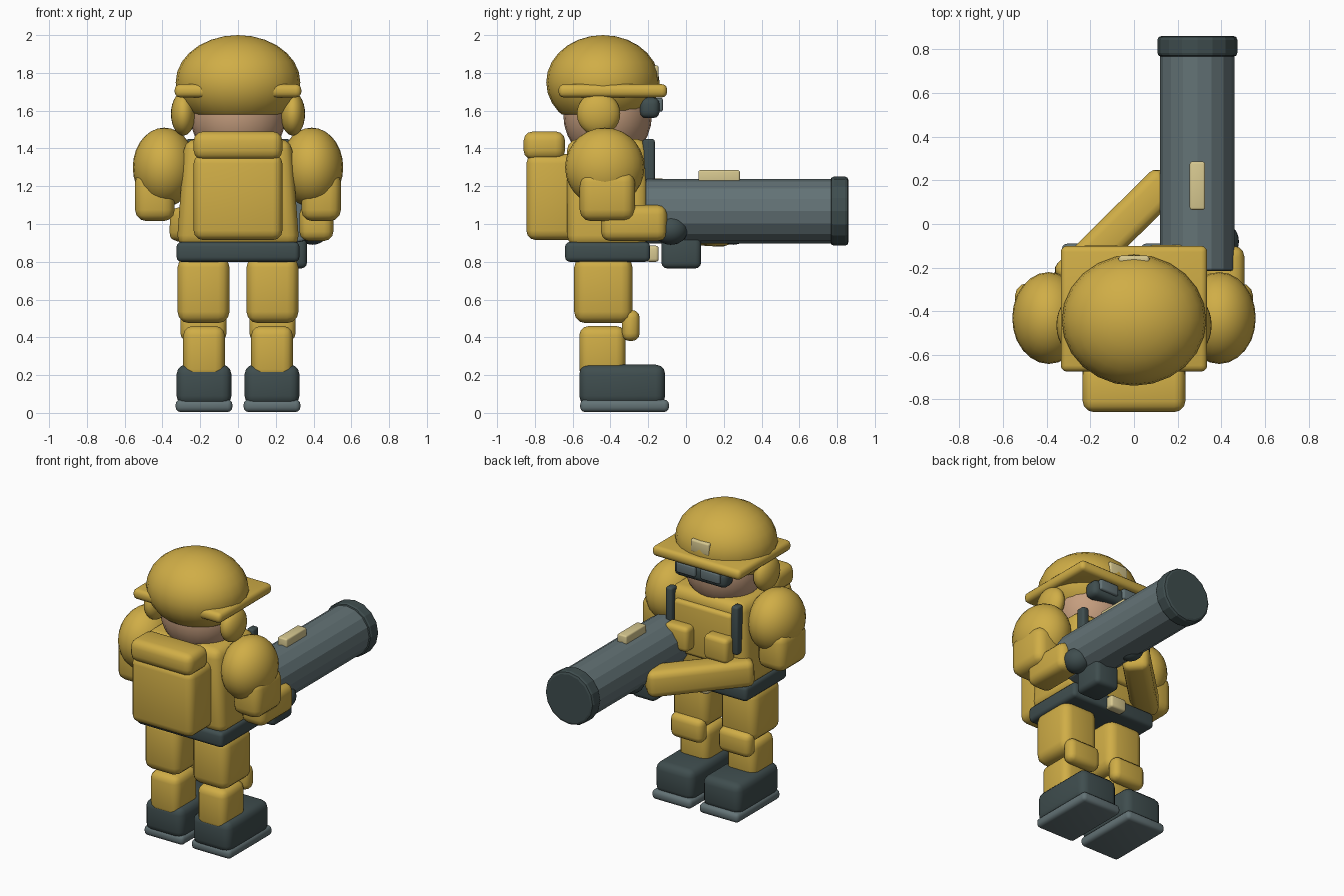
import bpy, bmesh, math
from mathutils import Vector, Matrix

if "Cube" in bpy.data.objects:
    bpy.data.objects.remove(bpy.data.objects["Cube"])


def material(name, rgb):
    m = bpy.data.materials.new(name)
    m.diffuse_color = (*rgb, 1)
    m.use_nodes = True
    m.node_tree.nodes["Principled BSDF"].inputs["Base Color"].default_value = m.diffuse_color
    return m


YELLOW = material("mustard yellow", (0.63, 0.42, 0.062))
GREY = material("steel grey", (0.125, 0.17, 0.18))
DARK = material("dark slate", (0.05, 0.075, 0.077))
SKIN = material("skin", (0.56, 0.34, 0.21))
CREAM = material("pale cream", (0.68, 0.58, 0.28))


def finish(name, bm, mat, angle=35):
    bmesh.ops.recalc_face_normals(bm, faces=bm.faces)
    me = bpy.data.meshes.new(name)
    bm.to_mesh(me)
    bm.free()
    me.materials.append(mat)
    ob = bpy.data.objects.new(name, me)
    bpy.context.collection.objects.link(ob)
    bpy.ops.object.select_all(action='DESELECT')
    ob.select_set(True)
    bpy.context.view_layer.objects.active = ob
    bpy.ops.object.shade_smooth_by_angle(angle=math.radians(angle))
    return ob


def box(name, x, y, z, mat, r=0.03, taper=1.0):
    """Rounded box from (min, max) ranges; taper scales the top."""
    bm = bmesh.new()
    bmesh.ops.create_cube(bm, size=1)
    lo, hi = Vector((x[0], y[0], z[0])), Vector((x[1], y[1], z[1]))
    for v in bm.verts:
        if v.co.z > 0:
            v.co.x *= taper
        v.co = (lo + hi) / 2 + v.co * (hi - lo)
    if r:
        bmesh.ops.bevel(bm, geom=bm.edges[:], offset=r, segments=3,
                        profile=0.5, affect='EDGES')
    return finish(name, bm, mat)


def ball(name, c, r, mat, cut=None):
    """Ellipsoid, optionally sliced flat below height cut."""
    bm = bmesh.new()
    bmesh.ops.create_uvsphere(bm, u_segments=24, v_segments=14, radius=1)
    bmesh.ops.transform(bm, matrix=Matrix.Translation(c) @ Matrix.Diagonal((*r, 1)), verts=bm.verts)
    if cut is not None:
        bmesh.ops.bisect_plane(bm, geom=bm.verts[:] + bm.edges[:] + bm.faces[:],
                               plane_co=(0, 0, cut), plane_no=(0, 0, -1), clear_outer=True)
        bmesh.ops.holes_fill(bm, edges=[e for e in bm.edges if e.is_boundary])
    return finish(name, bm, mat)


def tube(name, x, z, r, y0, y1, mat, bevel):
    """Cylinder lying along y with eased ends."""
    bm = bmesh.new()
    bmesh.ops.create_cone(bm, cap_ends=True, segments=16, radius1=r, radius2=r, depth=y1 - y0)
    caps = [e for e in bm.edges if any(len(f.verts) > 4 for f in e.link_faces)]
    bmesh.ops.bevel(bm, geom=caps, offset=bevel, segments=2, profile=0.5, affect='EDGES')
    bmesh.ops.transform(bm, matrix=Matrix.Translation((x, (y0 + y1) / 2, z))
                        @ Matrix.Rotation(math.pi / 2, 4, 'X'), verts=bm.verts)
    return finish(name, bm, mat, 20)


# Head and helmet
ball("head", (0, -0.415, 1.58), (0.255, 0.235, 0.26), SKIN)
ball("helmet_dome", (0, -0.44, 1.75), (0.33, 0.30, 0.25), YELLOW, cut=1.58)
box("helmet_brim", (-0.335, 0.335), (-0.675, -0.10), (1.67, 1.74), YELLOW, 0.028)
box("helmet_badge", (-0.07, 0.07), (-0.20, -0.145), (1.755, 1.84), CREAM, 0.012)
box("goggle_band", (-0.20, 0.20), (-0.245, -0.14), (1.56, 1.67), DARK, 0.035)

# Torso, vest and pack
box("torso", (-0.325, 0.325), (-0.63, -0.20), (0.88, 1.45), YELLOW, 0.06, taper=0.87)
box("chest_plate", (-0.22, 0.22), (-0.25, -0.17), (1.02, 1.38), YELLOW, 0.025)
box("belt", (-0.325, 0.325), (-0.64, -0.19), (0.80, 0.905), DARK, 0.025)
box("belt_buckle", (-0.06, 0.06), (-0.21, -0.145), (0.80, 0.885), CREAM, 0.015)
box("backpack", (-0.235, 0.235), (-0.845, -0.58), (0.915, 1.37), YELLOW, 0.05)
box("bedroll", (-0.235, 0.235), (-0.86, -0.64), (1.34, 1.49), YELLOW, 0.05)

# Mirrored pairs: the function sorts an outward range for either side
for side, s in (("left", -1), ("right", 1)):
    def span(a, b):
        return tuple(sorted((s * a, s * b)))

    ball(side + "_ear_cover", (s * 0.29, -0.463, 1.583), (0.065, 0.115, 0.115), YELLOW)
    box(side + "_goggle_lens", span(0.02, 0.165), (-0.17, -0.122), (1.595, 1.668), GREY, 0.012)
    box(side + "_strap", span(0.225, 0.275), (-0.23, -0.165), (1.12, 1.45), DARK, 0.014)
    box(side + "_chest_pouch", span(0.06, 0.24), (-0.20, -0.095), (1.07, 1.24), YELLOW, 0.03)
    # Legs
    box(side + "_thigh", span(0.045, 0.32), (-0.592, -0.283), (0.475, 0.83), YELLOW, 0.06)
    box(side + "_shin", span(0.07, 0.29), (-0.565, -0.32), (0.18, 0.46), YELLOW, 0.05)
    box(side + "_knee_pad", span(0.06, 0.305), (-0.34, -0.245), (0.38, 0.545), YELLOW, 0.042)
    box(side + "_boot", span(0.035, 0.325), (-0.565, -0.11), (0.04, 0.255), DARK, 0.05)
    box(side + "_sole", span(0.03, 0.33), (-0.56, -0.09), (0.005, 0.07), GREY, 0.025)
    # Shoulder and upper arm
    ball(side + "_shoulder", (s * 0.39, -0.43, 1.30), (0.167, 0.21, 0.21), YELLOW)
    box(side + "_upper_arm", span(0.335, 0.545), (-0.563, -0.27), (1.015, 1.28), YELLOW, 0.06)

# Right forearm and hand
box("right_forearm", (0.325, 0.505), (-0.45, -0.10), (0.91, 1.10), YELLOW, 0.05)
ball("right_hand", (0.395, -0.08, 0.97), (0.085, 0.09, 0.08), DARK)

# Left forearm reaching across to the launcher
arm = box("left_forearm", (-0.085, 0.085), (-0.34, 0.34), (-0.09, 0.09), YELLOW, 0.045)
a, b = Vector((-0.32, -0.27, 1.00)), Vector((0.16, 0.205, 0.97))
arm.location = (a + b) / 2
arm.rotation_euler = (b - a).to_track_quat('Y', 'Z').to_euler()
ball("left_hand", (0.24, 0.25, 0.97), (0.085, 0.085, 0.08), DARK)

# Launcher
tube("launcher_tube", 0.29, 1.068, 0.17, -0.215, 0.80, GREY, 0.012)
tube("launcher_rim", 0.29, 1.068, 0.183, 0.765, 0.86, DARK, 0.018)
box("launcher_grip", (0.185, 0.365), (-0.13, 0.08), (0.765, 0.94), DARK, 0.03)
box("launcher_sight", (0.255, 0.325), (0.065, 0.285), (1.21, 1.285), CREAM, 0.01)
